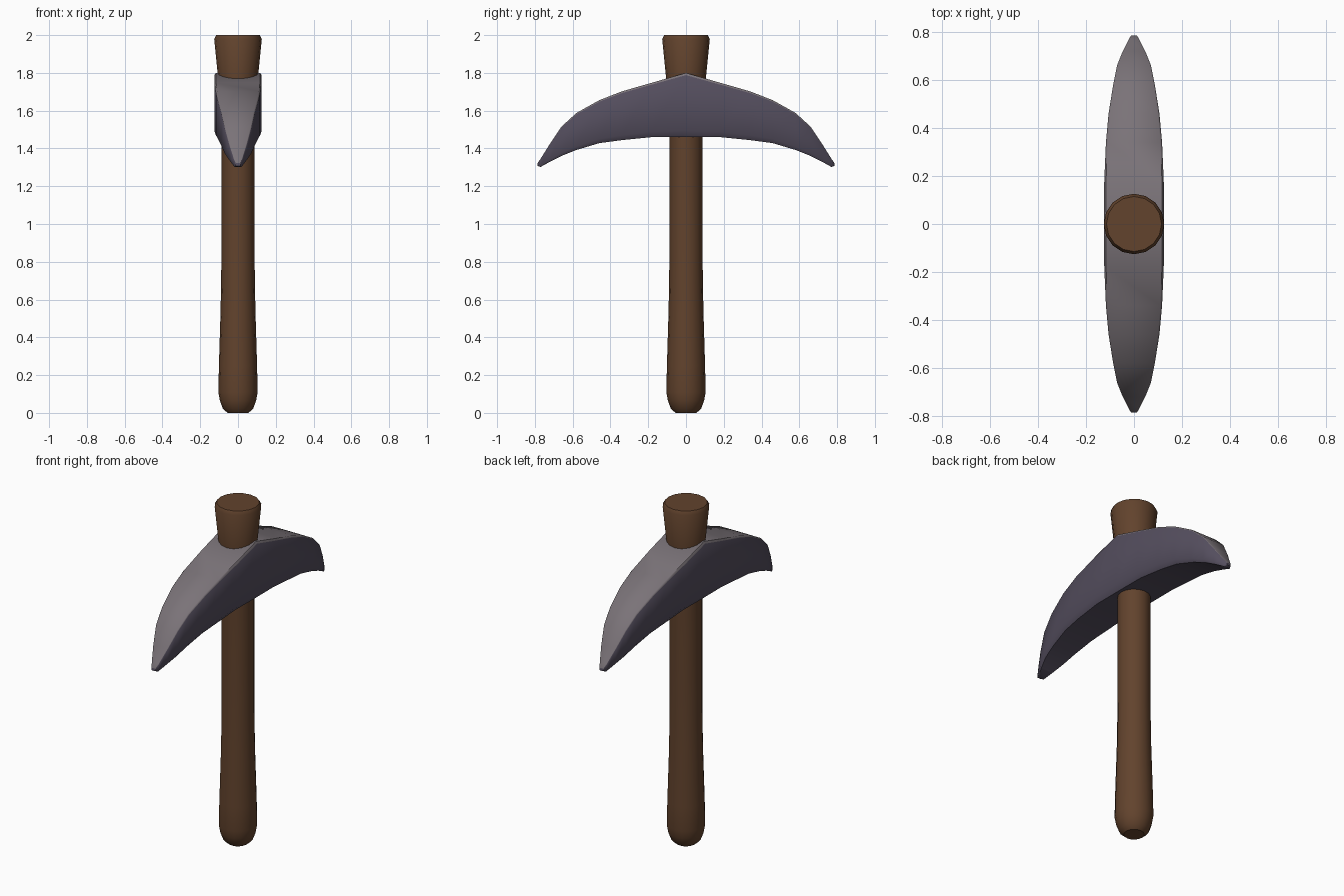
import bpy, bmesh, math

if "Cube" in bpy.data.objects:
    bpy.data.objects.remove(bpy.data.objects["Cube"])


def material(name, rgb):
    m = bpy.data.materials.new(name)
    m.diffuse_color = (*rgb, 1)
    m.use_nodes = True
    m.node_tree.nodes["Principled BSDF"].inputs["Base Color"].default_value = m.diffuse_color
    return m


wood = material("brown wood", (0.122, 0.056, 0.026))
light_steel = material("light grey steel", (0.195, 0.171, 0.188))
dark_steel = material("dark violet steel", (0.089, 0.076, 0.112))


def skin_rings(name, rings, mats, angle, rule=None):
    """Bridge equal-sized closed rings of points and cap both ends."""
    bm = bmesh.new()
    loops = [[bm.verts.new(p) for p in ring] for ring in rings]
    n = len(loops[0])
    for a, b in zip(loops, loops[1:]):
        for i in range(n):
            j = (i + 1) % n
            f = bm.faces.new((a[i], a[j], b[j], b[i]))
            if rule:
                f.material_index = rule(i)
    for end in (loops[0], loops[-1]):
        bm.faces.new(end)
    bmesh.ops.recalc_face_normals(bm, faces=bm.faces)
    mesh = bpy.data.meshes.new(name)
    bm.to_mesh(mesh)
    bm.free()
    for m in mats:
        mesh.materials.append(m)
    ob = bpy.data.objects.new(name, mesh)
    bpy.context.collection.objects.link(ob)
    bpy.context.view_layer.objects.active = ob
    ob.select_set(True)
    bpy.ops.object.shade_smooth_by_angle(angle=math.radians(angle))
    ob.select_set(False)
    return ob


# Handle: turned shaft with rounded foot and flared top (radius, height)
SIDES = 16
profile = [(0.055, 0.0), (0.08, 0.022), (0.096, 0.065), (0.104, 0.11),
           (0.101, 0.25), (0.092, 0.55), (0.088, 0.8), (0.088, 1.5),
           (0.102, 1.74), (0.126, 1.98), (0.115, 2.0)]
skin_rings("handle",
           [[(r * math.cos(math.tau * i / SIDES), r * math.sin(math.tau * i / SIDES), z)
             for i in range(SIDES)] for r, z in profile], [wood], 40)

# Pick head: sections along y (distance, half width, top, bottom), mirrored
half = [(0.0, 0.125, 1.80, 1.46), (0.18, 0.124, 1.748, 1.46),
        (0.34, 0.117, 1.702, 1.444), (0.46, 0.106, 1.655, 1.428),
        (0.58, 0.087, 1.588, 1.392), (0.66, 0.071, 1.515, 1.36),
        (0.72, 0.047, 1.425, 1.33), (0.77, 0.022, 1.345, 1.302),
        (0.786, 0.012, 1.322, 1.308)]
stations = [(-y, w, t, b) for y, w, t, b in half[:0:-1]] + half


def section(y, w, t, b):
    h = t - b
    right = [(0.85 * w, b), (w, b + 0.1 * h), (w, t - 0.035 * h), (0.94 * w, t)]
    return [(x, y, z) for x, z in right] + [(-x, y, z) for x, z in right[::-1]]


skin_rings("pick_head", [section(*s) for s in stations],
           [dark_steel, light_steel], 50,
           lambda i: 1 if i in (2, 3, 4) else 0)
